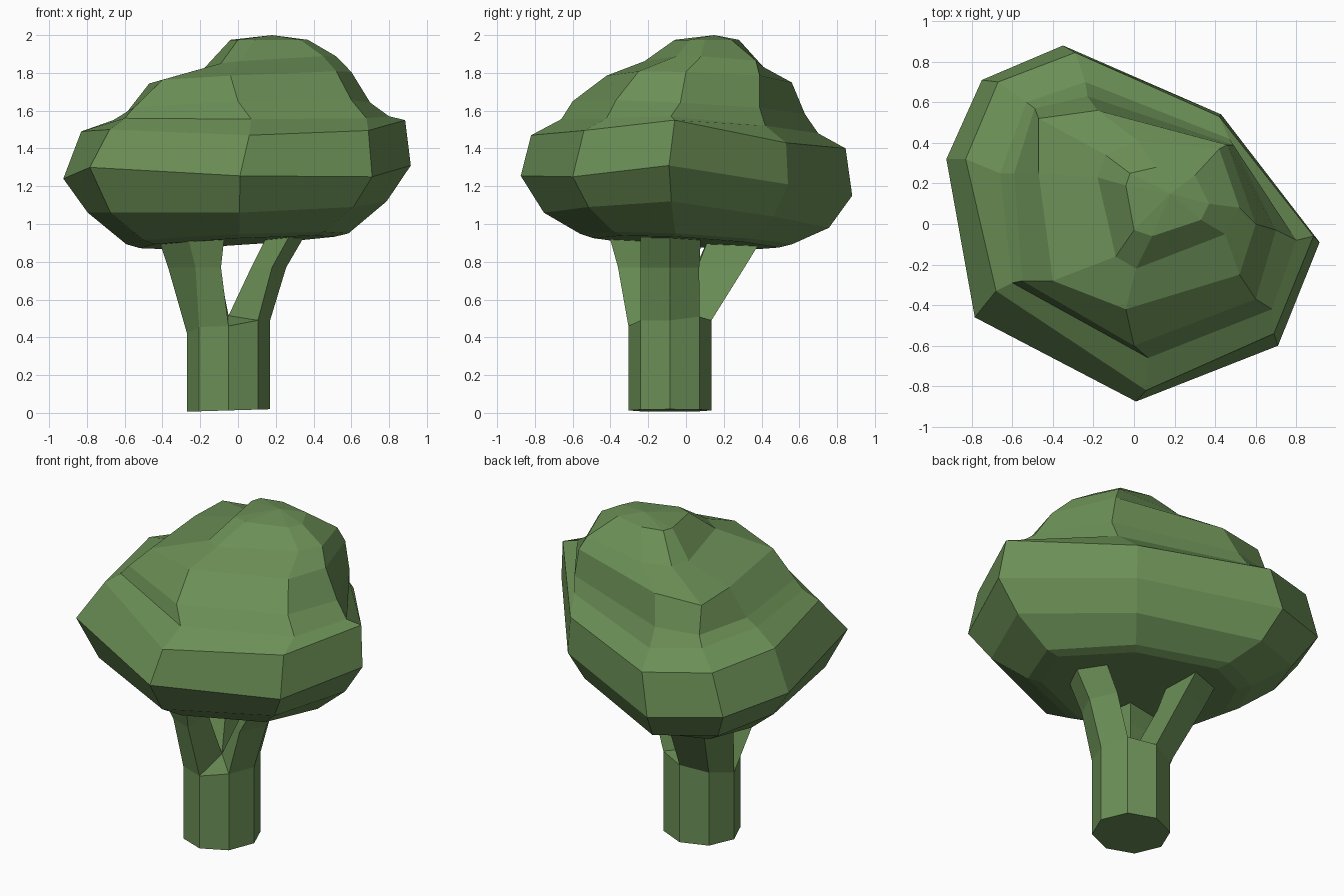
import bpy, bmesh, math

green = bpy.data.materials.new("leaf green")
green.diffuse_color = (0.147, 0.275, 0.093, 1)


def loft(name, rings, apex=None):
    """Skin a stack of equal-sided rings, capping the ends (or closing on an apex)."""
    bm = bmesh.new()
    vs = [[bm.verts.new(p) for p in r] for r in rings]
    n = len(vs[0])
    for a, b in zip(vs, vs[1:]):
        for i in range(n):
            j = (i + 1) % n
            bm.faces.new((a[i], a[j], b[j], b[i]))
    bm.faces.new(vs[0][::-1])
    if apex:
        t = bm.verts.new(apex)
        for i in range(n):
            bm.faces.new((vs[-1][i], vs[-1][(i + 1) % n], t))
    else:
        bm.faces.new(vs[-1])
    bmesh.ops.recalc_face_normals(bm, faces=bm.faces)
    me = bpy.data.meshes.new(name)
    bm.to_mesh(me)
    bm.free()
    me.materials.append(green)
    ob = bpy.data.objects.new(name, me)
    bpy.context.collection.objects.link(ob)
    return ob


def tilted(pts, z, dx=0.0, dy=0.0):
    return [(x, y, z + dx * x + dy * y) for x, y in pts]


def raised(pts, zs):
    return [(x, y, z) for (x, y), z in zip(pts, zs)]


def scaled(pts, s):
    return [(x * s, y * s) for x, y in pts]


# canopy: eight-sided lopsided layers, widest outline first
wide = [(-0.925, 0.32), (-0.785, -0.46), (0.01, -0.875), (0.71, -0.60),
        (0.915, -0.09), (0.43, 0.54), (-0.35, 0.88), (-0.75, 0.71)]
rim = [(-0.83, 0.32), (-0.68, -0.33), (0.06, -0.82), (0.69, -0.54),
       (0.885, -0.06), (0.42, 0.53), (-0.29, 0.845), (-0.67, 0.70)]
ledge = [(-0.66, 0.25), (-0.60, -0.29), (0.07, -0.66), (0.68, -0.42),
         (0.80, -0.08), (0.47, 0.42), (-0.24, 0.70), (-0.53, 0.60)]
shoulder = [(-0.59, 0.25), (-0.55, -0.28), (0.00, -0.60), (0.60, -0.37),
            (0.70, -0.03), (0.49, 0.39), (-0.23, 0.63), (-0.49, 0.57)]
upper = [(-0.47, 0.25), (-0.40, -0.28), (-0.04, -0.42), (0.52, -0.25),
         (0.60, 0.00), (0.46, 0.39), (-0.18, 0.56), (-0.47, 0.52)]
crown = [(-0.18, 0.23), (-0.09, -0.16), (0.01, -0.22), (0.45, -0.05),
         (0.52, 0.08), (0.42, 0.37), (0.02, 0.41), (-0.14, 0.34)]
top = [(-0.04, 0.19), (0.00, -0.03), (0.09, -0.06), (0.33, 0.02),
       (0.37, 0.10), (0.30, 0.24), (0.11, 0.28), (-0.02, 0.25)]
loft("canopy", [
    tilted(scaled(wide, 0.56), 0.905, 0.05, -0.04),
    tilted(scaled(wide, 0.64), 0.925, 0.04, -0.04),
    raised(scaled(wide, 0.86), (1.06, 1.06, 1.06, 1.09, 1.12, 1.04, 0.98, 1.01)),
    raised(wide, (1.24, 1.30, 1.255, 1.25, 1.31, 1.21, 1.15, 1.19)),
    raised(rim, (1.49, 1.50, 1.47, 1.495, 1.55, 1.43, 1.40, 1.44)),
    raised(ledge, (1.55, 1.56, 1.555, 1.56, 1.57, 1.52, 1.48, 1.52)),
    tilted(shoulder, 1.62, 0.03, -0.05),
    tilted(upper, 1.775, 0.05, -0.03),
    tilted(crown, 1.85, 0.08, -0.05),
    tilted(top, 1.975),
], apex=(0.18, 0.15, 2.0))

# trunk: eight-sided post with a raised crotch in the middle
cx, cy, r = -0.05, -0.085, 0.22


def post(i, z):
    a = math.tau * i / 8
    return (cx + r * math.cos(a), cy + r * math.sin(a), z)


top_z = [0.49, 0.51, 0.49, 0.46, 0.42, 0.455, 0.46, 0.49]
crotch = (cx, cy, 0.515)
bottom = [post(i, 0.013 + 0.03 * (post(i, 0)[0] - cx)) for i in range(8)]
rim_top = [post(i, z) for i, z in enumerate(top_z)]
loft("trunk", [[(x, y, max(z, 0)) for x, y, z in bottom], rim_top], apex=crotch)

# three four-sided branches, each growing from three trunk corners and the crotch
branches = {
    "right_branch": ((7, 0, 1),
                     [(0.07, -0.08), (0.18, -0.24), (0.255, -0.085), (0.18, 0.07)],
                     [(0.16, -0.08), (0.28, -0.24), (0.36, -0.085), (0.28, 0.08)]),
    "front_left_branch": ((4, 5, 6),
                          [(-0.10, -0.15), (-0.37, -0.16), (-0.225, -0.31), (-0.09, -0.36)],
                          [(-0.10, -0.15), (-0.43, -0.20), (-0.27, -0.38), (-0.07, -0.41)]),
    "back_left_branch": ((2, 3, 4),
                         [(-0.12, 0.06), (-0.11, 0.31), (-0.30, 0.25), (-0.36, 0.05)],
                         [(-0.15, 0.13), (-0.15, 0.42), (-0.34, 0.36), (-0.41, 0.13)]),
}
for name, (corners, middle, end) in branches.items():
    base = [crotch] + [rim_top[c] for c in corners]
    loft(name, [base, tilted(middle, 0.77), tilted(end, 0.95)])
